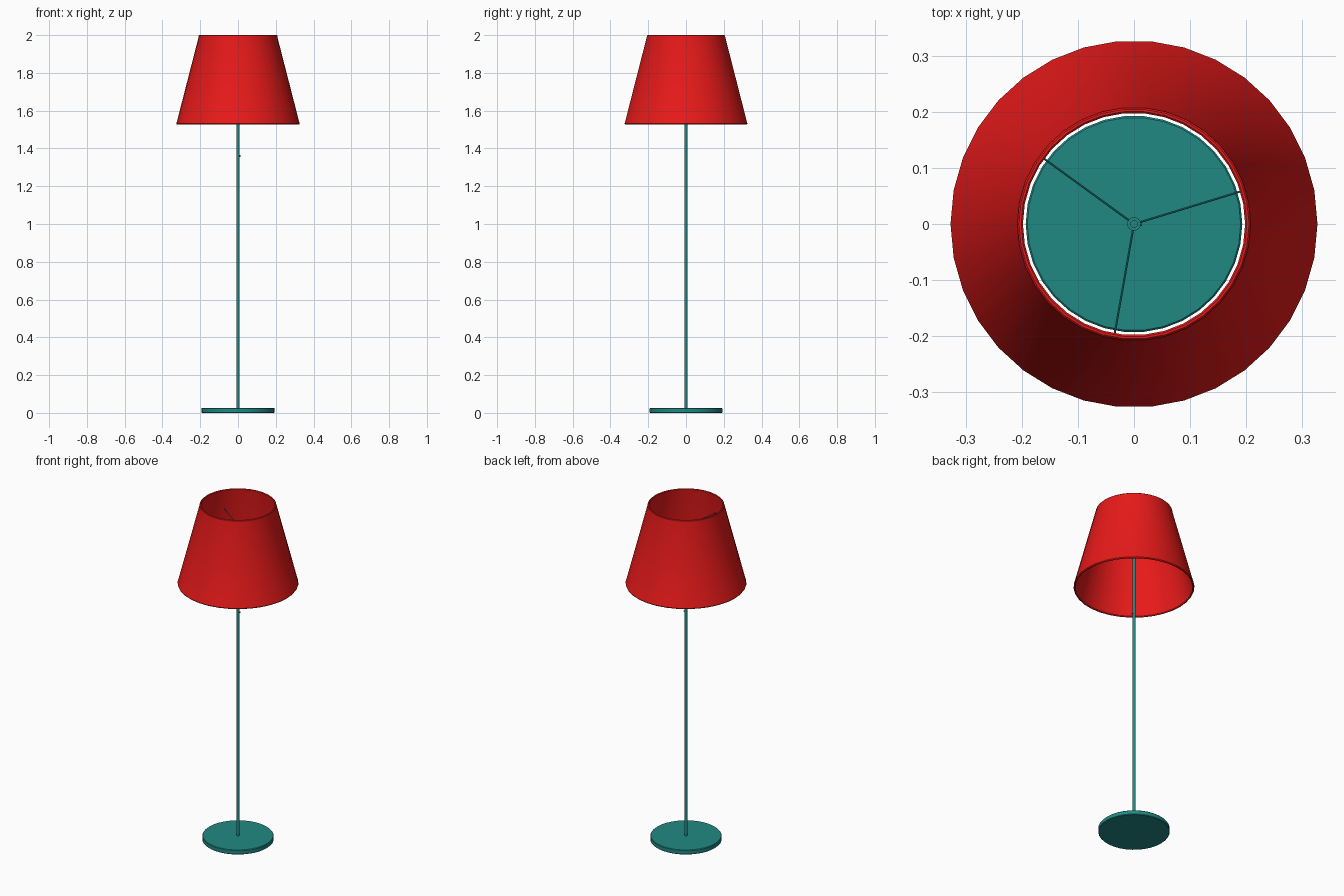
import bpy, bmesh, math
from mathutils import Vector

if "Cube" in bpy.data.objects:
    bpy.data.objects.remove(bpy.data.objects["Cube"])


def material(name, rgb):
    m = bpy.data.materials.new(name)
    m.diffuse_color = (*rgb, 1)
    m.use_nodes = True
    m.node_tree.nodes["Principled BSDF"].inputs["Base Color"].default_value = m.diffuse_color
    return m


RED = material("shade_red", (0.80, 0.01, 0.01))
TEAL = material("metal_teal", (0.015, 0.25, 0.23))


def finish(name, bm, mat):
    bmesh.ops.recalc_face_normals(bm, faces=bm.faces)
    me = bpy.data.meshes.new(name)
    bm.to_mesh(me)
    bm.free()
    me.materials.append(mat)
    ob = bpy.data.objects.new(name, me)
    bpy.context.collection.objects.link(ob)
    bpy.ops.object.select_all(action='DESELECT')
    ob.select_set(True)
    bpy.context.view_layer.objects.active = ob
    bpy.ops.object.shade_smooth_by_angle(angle=math.radians(40))
    return ob


def lathe(name, profile, sides, mat, closed=False):
    """Revolve (radius, z) points round the z axis; open profiles get end caps."""
    bm = bmesh.new()
    rings = [[bm.verts.new((r * math.cos(2 * math.pi * i / sides),
                            r * math.sin(2 * math.pi * i / sides), z))
              for i in range(sides)] for r, z in profile]
    pairs = list(zip(rings, rings[1:]))
    if closed:
        pairs.append((rings[-1], rings[0]))
    else:
        bm.faces.new(rings[0])
        bm.faces.new(rings[-1])
    for a, b in pairs:
        for i in range(sides):
            j = (i + 1) % sides
            bm.faces.new((a[i], a[j], b[j], b[i]))
    return finish(name, bm, mat)


def rod(name, start, end, radius, sides, mat):
    start, end = Vector(start), Vector(end)
    d = end - start
    bm = bmesh.new()
    bmesh.ops.create_cone(bm, cap_ends=True, segments=sides, radius1=radius,
                          radius2=radius, depth=d.length)
    bm.transform(d.to_track_quat('Z', 'Y').to_matrix().to_4x4())
    bmesh.ops.translate(bm, verts=bm.verts, vec=(start + end) / 2)
    return finish(name, bm, mat)


# Tapered thin-walled shade with rolled rims
lathe("lamp_shade", [
    (0.325, 1.536), (0.327, 1.531), (0.324, 1.526), (0.319, 1.526),
    (0.316, 1.531), (0.317, 1.537),
    (0.198, 1.992), (0.198, 1.997), (0.201, 2.0), (0.205, 2.0),
    (0.208, 1.997), (0.208, 1.992)], 34, RED, closed=True)

# Round base plate with slightly eased edges
lathe("base", [(0.190, 0), (0.193, 0.003), (0.193, 0.024), (0.190, 0.027)], 34, TEAL)

# Hollow-ended pole and collar that carries the shade arms
lathe("pole", [(0.009, 0.02), (0.009, 1.88), (0.006, 1.88), (0.006, 1.86)], 16, TEAL)
lathe("collar", [(0.008, 1.866), (0.012, 1.866), (0.012, 1.880), (0.008, 1.880)],
      16, TEAL, closed=True)

# Three thin arms from collar to shade
for k, deg in enumerate((17, 144, 260)):
    a = math.radians(deg)
    c, s = math.cos(a), math.sin(a)
    rod(f"shade_arm_{k + 1}", (0.009 * c, 0.009 * s, 1.874),
        (0.232 * c, 0.232 * s, 1.874), 0.0018, 8, TEAL)

# Small switch knob on the pole
rod("switch_knob", (0.006, 0, 1.36), (0.014, 0, 1.36), 0.004, 12, TEAL)
